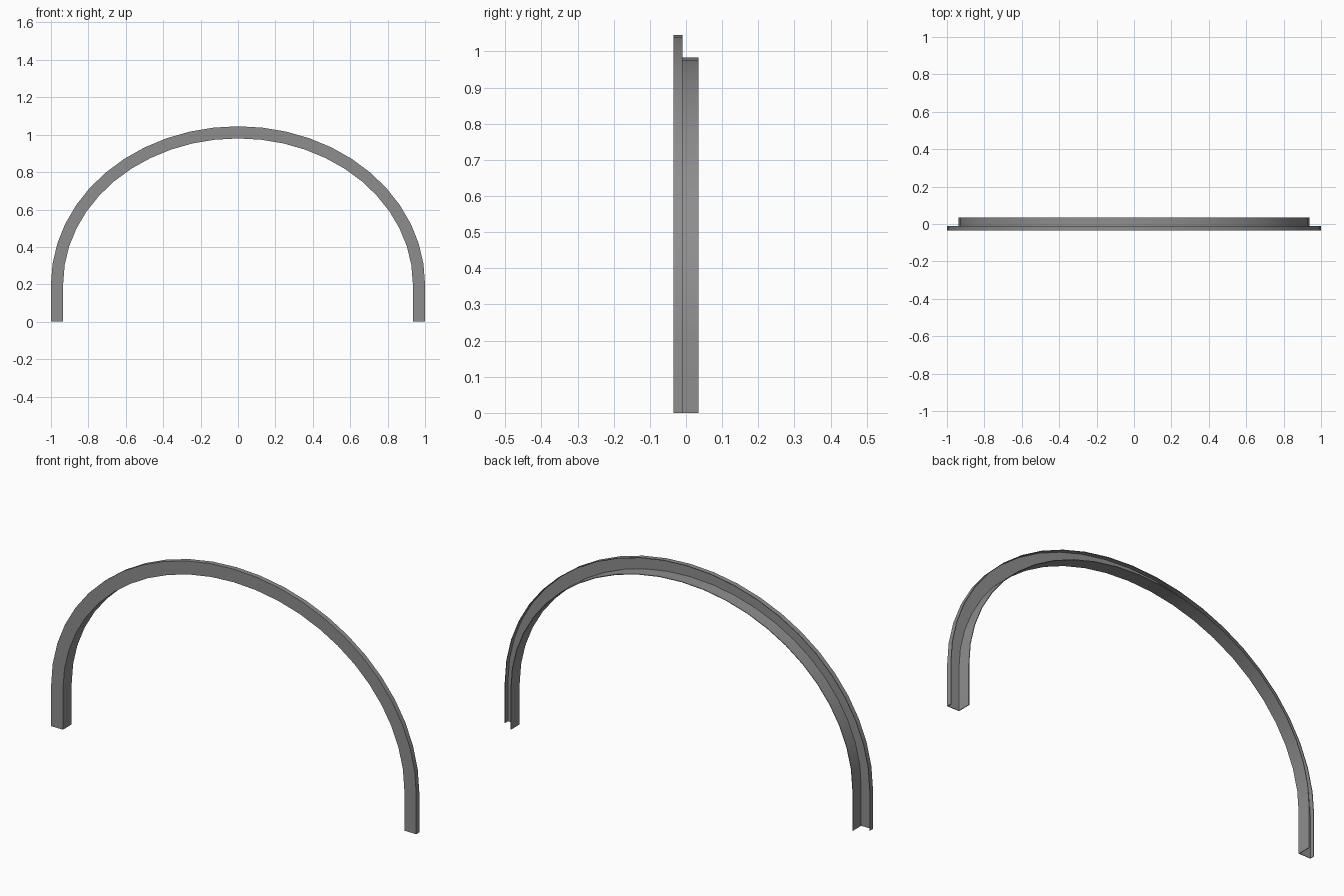
import bpy
import bmesh
import math

cube = bpy.data.objects.get("Cube")
if cube:
    bpy.data.objects.remove(cube, do_unlink=True)

# Overall sizes
SPRING = 0.2                 # height where the straight legs meet the curve
OUT_A, OUT_B = 1.0, 0.845    # outer half-width and rise
WIDTH = 0.065                # face width of the trim
FRONT, LIP, BACK = -0.034, -0.01, 0.034
T = 0.003                    # sheet thickness
STEPS = 24

# Plain grey material
grey = bpy.data.materials.new("mid_grey")
grey.use_nodes = True
colour = (0.27, 0.27, 0.27, 1)
grey.diffuse_color = colour
grey.node_tree.nodes["Principled BSDF"].inputs["Base Color"].default_value = colour

# J-shaped section: (distance in from the outer edge, y)
section = [
    (0, FRONT), (0, LIP), (T, LIP), (T, FRONT + T),
    (WIDTH - T, FRONT + T), (WIDTH - T, BACK), (WIDTH, BACK), (WIDTH, FRONT),
]


def arch_path(inset):
    """Foot to foot outline, inset from the outer edge."""
    a, b = OUT_A - inset, OUT_B - inset
    angles = [math.pi * i / STEPS for i in range(STEPS + 1)]
    arc = [(a * math.cos(t), SPRING + b * math.sin(t)) for t in angles]
    return [(a, 0)] + arc + [(-a, 0)]


# Sweep the section along the arch
bm = bmesh.new()
rails = [[bm.verts.new((x, y, z)) for x, z in arch_path(d)] for d, y in section]
count = len(rails)
for k in range(count):
    r, s = rails[k], rails[(k + 1) % count]
    for i in range(len(r) - 1):
        bm.faces.new((r[i], r[i + 1], s[i + 1], s[i]))

# Close both feet
for end in (0, -1):
    bm.faces.new([rail[end] for rail in rails])
bmesh.ops.recalc_face_normals(bm, faces=bm.faces)

mesh = bpy.data.meshes.new("arch_trim")
bm.to_mesh(mesh)
bm.free()
mesh.materials.append(grey)
arch = bpy.data.objects.new("arch_trim", mesh)
bpy.context.collection.objects.link(arch)

# Smooth along the curve, sharp at the section corners
bpy.ops.object.select_all(action="DESELECT")
arch.select_set(True)
bpy.context.view_layer.objects.active = arch
bpy.ops.object.shade_smooth_by_angle(angle=math.radians(30))
